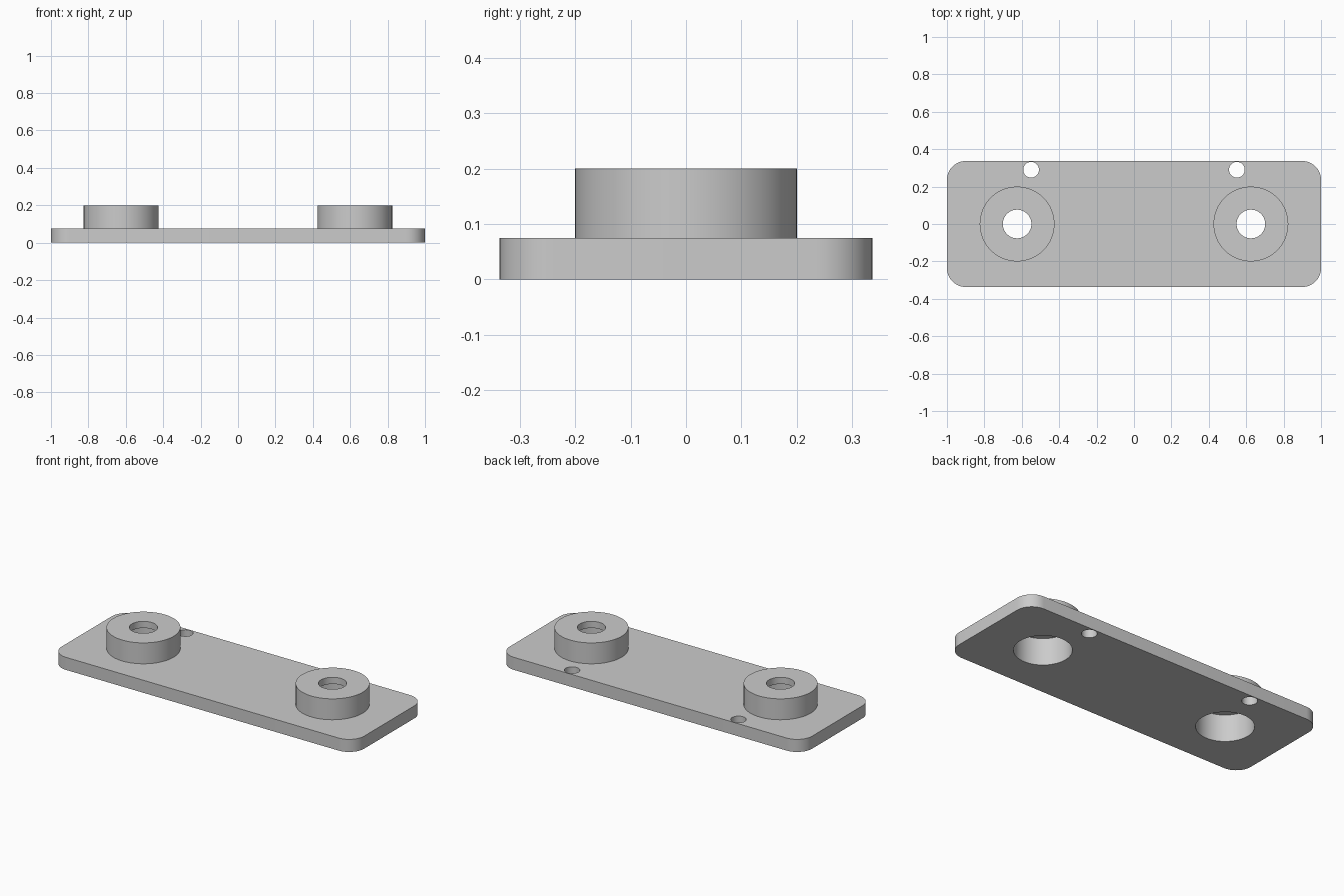
import bpy, bmesh
from math import cos, sin, tau, radians
from mathutils import Vector

cube = bpy.data.objects.get("Cube")
if cube:
    bpy.data.objects.remove(cube)

# Main dimensions
HALF_L, HALF_W, CORNER = 1.0, 0.3365, 0.1
PLATE_T, TOP = 0.075, 0.2
BOSS_X, BOSS_R, BORE_R, HOLE_R, LIP_Z = 0.625, 0.2, 0.155, 0.0765, 0.16
PIN_X, PIN_Y, PIN_R = 0.55, 0.29, 0.042
SEG = 64

grey = bpy.data.materials.new("plain grey")
grey.use_nodes = True
colour = (0.6, 0.6, 0.6, 1)
grey.diffuse_color = colour
bsdf = next(n for n in grey.node_tree.nodes if n.type == "BSDF_PRINCIPLED")
bsdf.inputs["Base Color"].default_value = colour


def finish(bm, name):
    """Turn a bmesh into a smooth-shaded object with sharp edges kept."""
    mesh = bpy.data.meshes.new(name)
    bm.to_mesh(mesh)
    bm.free()
    mesh.materials.append(grey)
    obj = bpy.data.objects.new(name, mesh)
    bpy.context.collection.objects.link(obj)
    bpy.ops.object.select_all(action="DESELECT")
    obj.select_set(True)
    bpy.context.view_layer.objects.active = obj
    bpy.ops.object.shade_smooth_by_angle(angle=radians(30))
    return obj


def circle(cx, cy, r):
    return [(cx + r * cos(tau * i / SEG), cy + r * sin(tau * i / SEG)) for i in range(SEG)]


def rounded_rectangle(hx, hy, r, steps=12):
    points = []
    for q, (sx, sy) in enumerate([(1, 1), (-1, 1), (-1, -1), (1, -1)]):
        for i in range(steps + 1):
            a = tau / 4 * (q + i / steps)
            points.append((sx * (hx - r) + r * cos(a), sy * (hy - r) + r * sin(a)))
    return points


# Base plate: rounded outline with two bores and two small holes at the back
loops = [rounded_rectangle(HALF_L, HALF_W, CORNER)]
for side in (-1, 1):
    loops.append(circle(side * BOSS_X, 0, BORE_R))
    loops.append(circle(side * PIN_X, PIN_Y, PIN_R))
bm = bmesh.new()
for points in loops:
    verts = [bm.verts.new((x, y, 0)) for x, y in points]
    for i, v in enumerate(verts):
        bm.edges.new((verts[i - 1], v))
bmesh.ops.triangle_fill(bm, use_beauty=True, edges=bm.edges[:], normal=Vector((0, 0, 1)))
top = bmesh.ops.extrude_face_region(bm, geom=bm.faces[:], use_keep_orig=True)
bmesh.ops.translate(bm, vec=(0, 0, PLATE_T),
                    verts=[v for v in top["geom"] if isinstance(v, bmesh.types.BMVert)])
bmesh.ops.recalc_face_normals(bm, faces=bm.faces[:])
finish(bm, "base_plate")

# Bosses: turned profile with a small top hole and a wide bore below
profile = [(BOSS_R, PLATE_T), (BOSS_R, TOP), (HOLE_R, TOP),
           (HOLE_R, LIP_Z), (BORE_R, LIP_Z), (BORE_R, PLATE_T)]
for side, name in ((-1, "right_boss"), (1, "left_boss")):
    bm = bmesh.new()
    rings = [[bm.verts.new((x, y, z)) for x, y in circle(side * BOSS_X, 0, r)]
             for r, z in profile]
    for low, high in zip(rings, rings[1:]):
        for i in range(SEG):
            bm.faces.new((low[i - 1], low[i], high[i], high[i - 1]))
    finish(bm, name)
